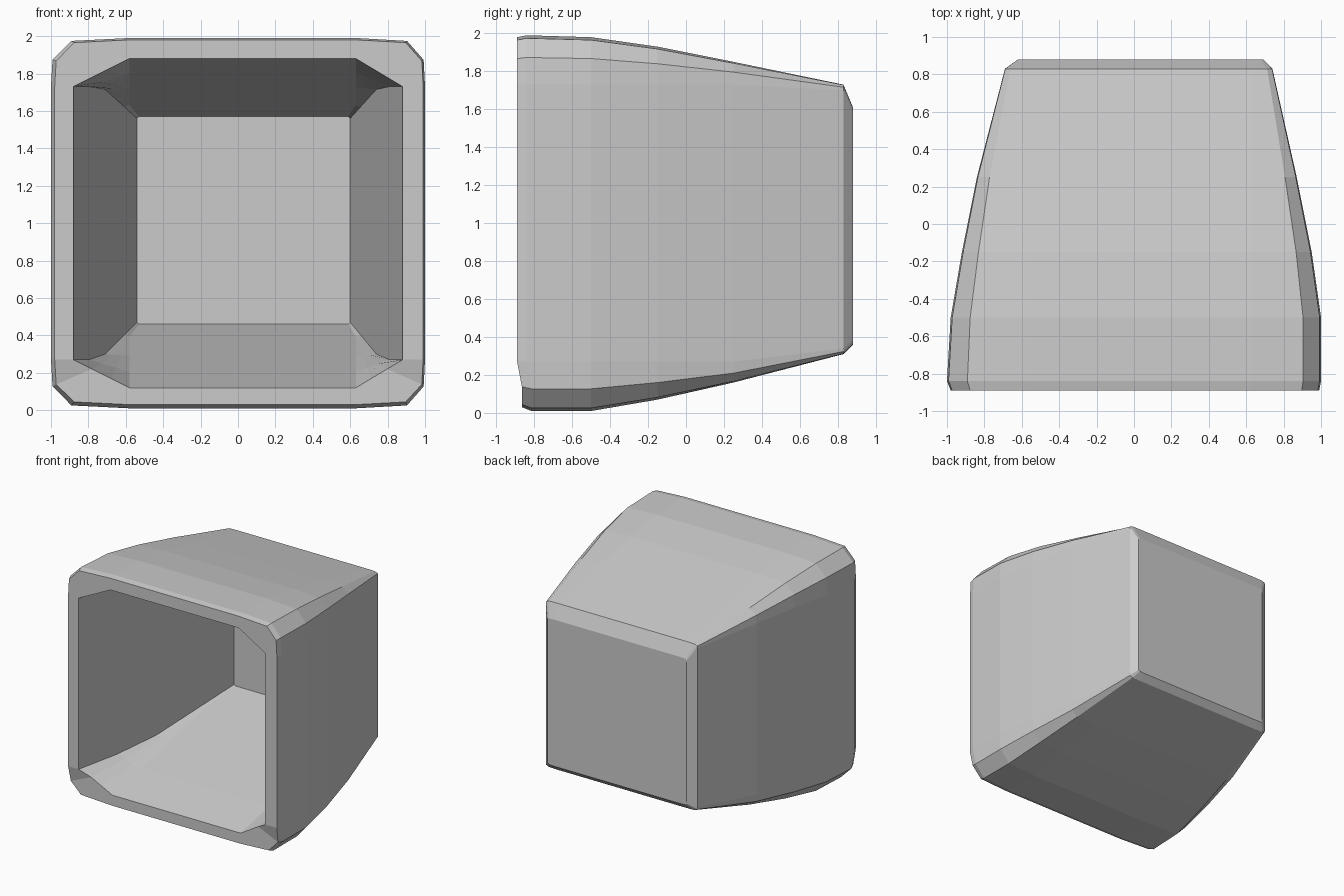
import bpy

if "Cube" in bpy.data.objects:
    bpy.data.objects.remove(bpy.data.objects["Cube"])

# Outer cross-sections along the depth: y, left, right, bottom, top
OUTER = [
    (0.88, -0.62, 0.69, 0.36, 1.61),
    (0.83, -0.69, 0.74, 0.31, 1.73),
    (0.25, -0.84, 0.87, 0.16, 1.85),
    (-0.15, -0.92, 0.95, 0.07, 1.93),
    (-0.50, -0.98, 1.00, 0.01, 1.98),
    (-0.84, -1.00, 1.00, 0.01, 1.99),
    (-0.89, -0.98, 0.99, 0.03, 1.98),
]
# The inside tapers in straight planes from the mouth to the back wall
MOUTH = (-0.89, -0.88, 0.88, 0.12, 1.88)
INNER_BACK = (0.72, -0.54, 0.60, 0.46, 1.57)
INNER = [[a + (b - a) * t for a, b in zip(MOUTH, INNER_BACK)]
         for t in (0, 0.25, 0.5, 0.8, 1)]


def corner(cx, cz, ex, ez, outer):
    """Four points from the side panel edge to the top or bottom panel edge."""
    fractions = [(1, 0), (0.98, 0.55), (0.74, 0.94), (0, 1)] if outer else \
                [(1, 0), (0.67, 0.33), (0.33, 0.67), (0, 1)]
    return [(ex + (cx - ex) * u, ez + (cz - ez) * v) for u, v in fractions]


def ring(section, outer):
    y, left, right, bottom, top = section
    gap = 0.03 if outer else 0.01
    # Panel edges stay on constant lines until the taper reaches them
    xr, xl = min(0.63, right - gap), max(-0.58, left + gap)
    zt, zb = min(1.73, top - gap), max(0.27, bottom + gap)
    pts = corner(right, top, xr, zt, outer)
    pts += corner(left, top, xl, zt, outer)[::-1]
    pts += corner(left, bottom, xl, zb, outer)
    pts += corner(right, bottom, xr, zb, outer)[::-1]
    # The mouth leans back slightly at its lower edge
    return [(x, y + (0.025 if y < -0.8 and z < 0.26 else 0), z) for x, z in pts]


def add_mesh(name, verts, faces):
    mesh = bpy.data.meshes.new(name)
    mesh.from_pydata(verts, [], faces)
    mesh.update()
    obj = bpy.data.objects.new(name, mesh)
    bpy.context.collection.objects.link(obj)
    return obj


rings = [ring(s, True) for s in OUTER] + [ring(s, False) for s in INNER]


def strip(name, first, count):
    """Part of the shell: outside, front rim and inside in one skin."""
    cols = [(first + i) % 16 for i in range(count + 1)]
    verts = [r[c] for r in rings for c in cols]
    n = count + 1
    faces = [(j * n + i, (j + 1) * n + i, (j + 1) * n + i + 1, j * n + i + 1)
             for j in range(len(rings) - 1) for i in range(count)]
    add_mesh(name, verts, [f[::-1] for f in faces])


# Bevelled beams along the four long edges
for name, start in (("upper_right_beam", 0), ("upper_left_beam", 4),
                    ("lower_left_beam", 8), ("lower_right_beam", 12)):
    strip(name, start, 3)

# Wall panels between the beams
for name, start in (("top_panel", 3), ("left_panel", 7),
                    ("bottom_panel", 11), ("right_panel", 15)):
    strip(name, start, 1)

# Back wall, outside and inside faces
add_mesh("back_panel", rings[0] + rings[-1],
         [tuple(range(15, -1, -1)), tuple(range(16, 32))])
